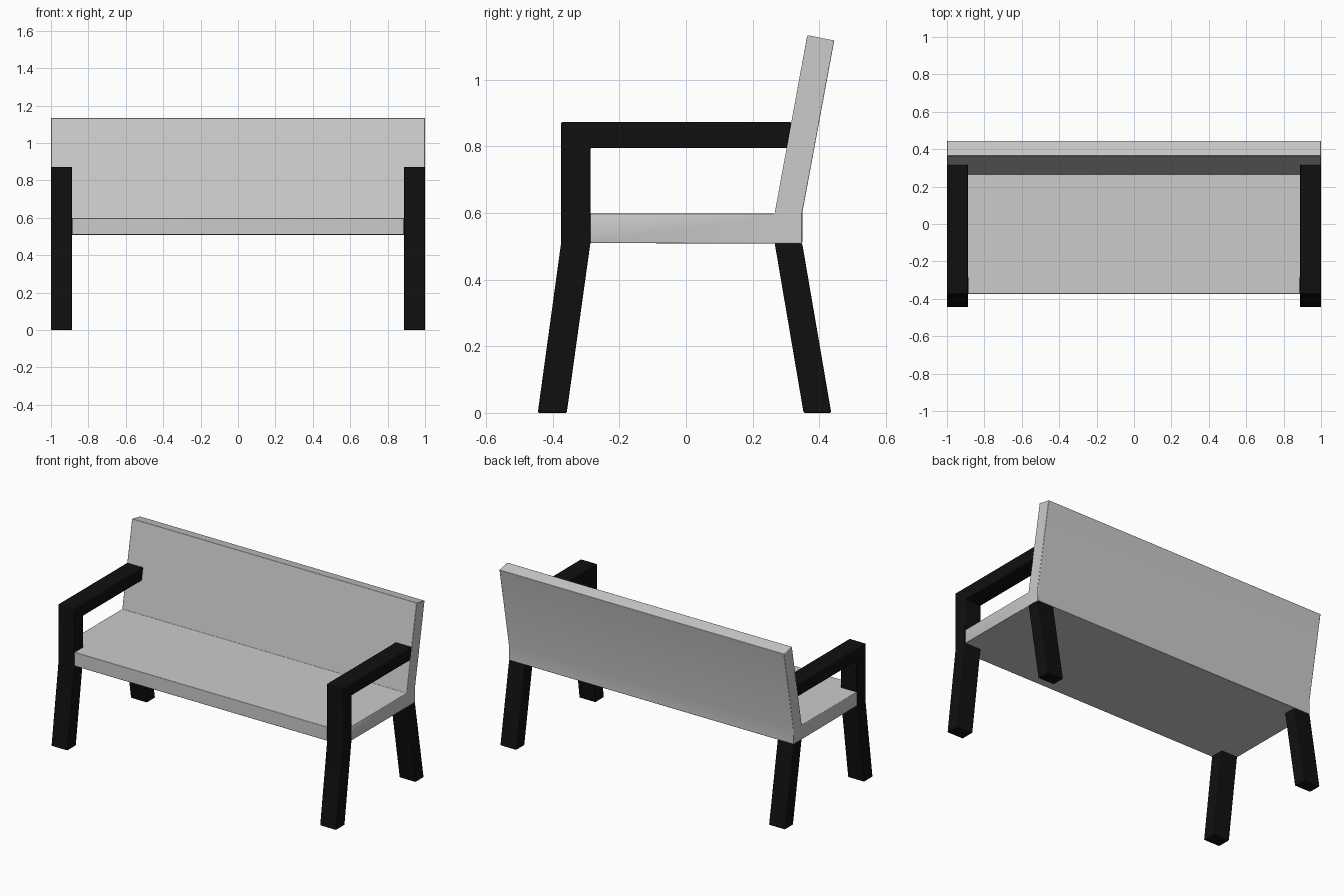
import bpy, bmesh, math

if "Cube" in bpy.data.objects:
    bpy.data.objects.remove(bpy.data.objects["Cube"])

X_IN, X_OUT = 0.887, 1.0
Y_FRONT, Y_POST = -0.374, -0.287

black = bpy.data.materials.new("black_frame")
black.diffuse_color = (0.005, 0.005, 0.005, 1)
black.use_nodes = True
black.node_tree.nodes["Principled BSDF"].inputs["Base Color"].default_value = black.diffuse_color


def extrude_profile(name, profile, spans):
    """Extrude a (y, z) outline along x over each (x0, x1) span."""
    bm = bmesh.new()
    for x0, x1 in spans:
        face = bm.faces.new([bm.verts.new((x0, y, z)) for y, z in profile])
        ext = bmesh.ops.extrude_face_region(bm, geom=[face], use_keep_orig=True)
        verts = [g for g in ext["geom"] if isinstance(g, bmesh.types.BMVert)]
        bmesh.ops.translate(bm, verts=verts, vec=(x1 - x0, 0, 0))
    bmesh.ops.recalc_face_normals(bm, faces=bm.faces)
    mesh = bpy.data.meshes.new(name)
    bm.to_mesh(mesh)
    bm.free()
    obj = bpy.data.objects.new(name, mesh)
    bpy.context.collection.objects.link(obj)
    return obj


def finish(obj, width, material=None):
    """Slightly rounded edges, smooth only across shallow bends."""
    bev = obj.modifiers.new("soft_edges", "BEVEL")
    bev.width, bev.segments = width, 2
    bev.limit_method, bev.angle_limit = "ANGLE", math.radians(30)
    if material:
        obj.data.materials.append(material)
    bpy.ops.object.select_all(action="DESELECT")
    obj.select_set(True)
    bpy.context.view_layer.objects.active = obj
    bpy.ops.object.shade_smooth_by_angle(angle=math.radians(30))


# Seat and leaning backrest as one L-shaped shell
seat = extrude_profile("seat_and_back", [
    (Y_FRONT, 0.51), (0.349, 0.508), (0.349, 0.60), (0.445, 1.118),
    (0.364, 1.134), (0.266, 0.598), (Y_FRONT, 0.598)], [(-X_OUT, X_OUT)])

# Corner notches that let the front posts through
notch = extrude_profile("post_notch_cutter", [
    (-0.5, 0.4), (Y_POST, 0.4), (Y_POST, 0.7), (-0.5, 0.7)],
    [(-1.1, -X_IN), (X_IN, 1.1)])
notch.hide_render = True
notch.hide_set(True)
cut = seat.modifiers.new("notches", "BOOLEAN")
cut.operation, cut.object, cut.solver = "DIFFERENCE", notch, "EXACT"
finish(seat, 0.003)

# Frames: splayed front leg, post and armrest in one piece; splayed back leg
SIDES = {"left": [(-X_OUT, -X_IN)], "right": [(X_IN, X_OUT)]}
for side, span in SIDES.items():
    front = extrude_profile(f"{side}_front_leg_and_armrest", [
        (-0.445, 0), (-0.358, 0), (Y_POST, 0.51), (Y_POST, 0.795),
        (0.303, 0.795), (0.317, 0.873), (Y_FRONT - 0.001, 0.873),
        (Y_FRONT - 0.001, 0.51)], span)
    finish(front, 0.004, black)
    back = extrude_profile(f"{side}_back_leg", [
        (0.353, 0), (0.436, 0), (0.349, 0.508), (0.266, 0.511)], span)
    finish(back, 0.004, black)
